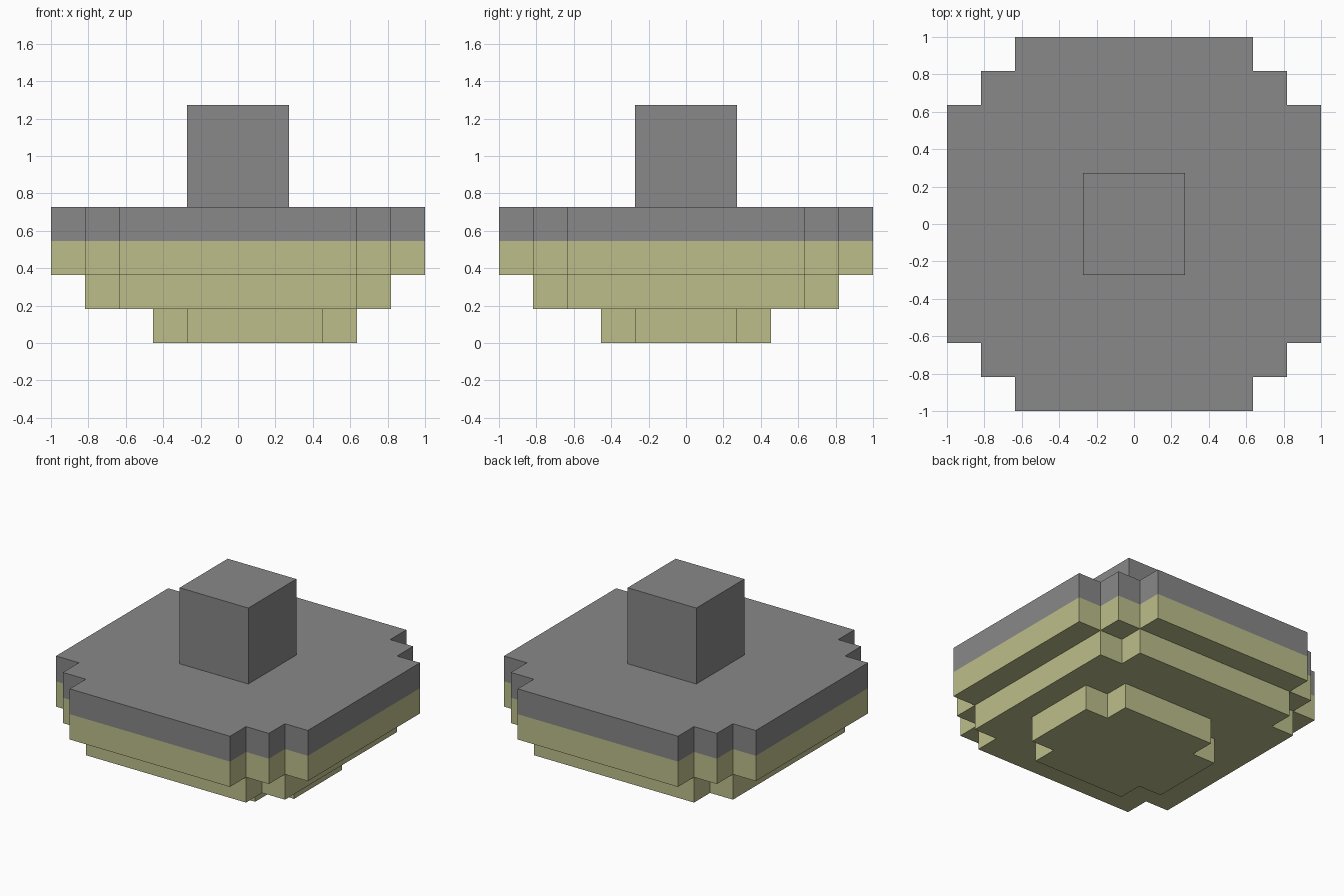
import bpy
import bmesh

cube = bpy.data.objects.get("Cube")
if cube:
    bpy.data.objects.remove(cube, do_unlink=True)

U = 2 / 11  # one block


def make_material(name, color):
    mat = bpy.data.materials.new(name)
    mat.use_nodes = True
    mat.diffuse_color = color
    mat.node_tree.nodes["Principled BSDF"].inputs["Base Color"].default_value = color
    return mat


grey = make_material("stone grey", (0.246, 0.246, 0.246, 1))
olive = make_material("pale olive", (0.503, 0.515, 0.254, 1))


def stepped_outline(hx, hy, steps):
    """Rectangle outline with stair-stepped corners, counter-clockwise."""
    corner = [(hx, hy - steps)]
    for i in range(1, steps + 1):
        corner += [(hx - i, hy - steps + i - 1), (hx - i, hy - steps + i)]
    points = []
    for sx, sy in ((1, 1), (-1, 1), (-1, -1), (1, -1)):
        quarter = [(sx * x, sy * y) for x, y in corner]
        points += quarter if sx * sy > 0 else quarter[::-1]
    return points


def make_tier(name, hx, hy, steps, levels, colors, shift=0):
    """Stack the outline through the levels, one color per band."""
    bm = bmesh.new()
    outline = stepped_outline(hx, hy, steps)
    rings = [[bm.verts.new(((x + shift) * U, y * U, z * U)) for x, y in outline]
             for z in levels]
    bm.faces.new(rings[0][::-1])
    for band, (low, high) in enumerate(zip(rings, rings[1:])):
        for i in range(len(low)):
            j = (i + 1) % len(low)
            face = bm.faces.new((low[i], low[j], high[j], high[i]))
            face.material_index = band
    bm.faces.new(rings[-1]).material_index = len(colors) - 1
    mesh = bpy.data.meshes.new(name)
    bm.to_mesh(mesh)
    bm.free()
    for color in colors:
        mesh.materials.append(color)
    bpy.context.collection.objects.link(bpy.data.objects.new(name, mesh))


# Tiers from the ground up
make_tier("bottom_tier", 3, 2.5, 1, (0, 1), [olive], shift=0.5)
make_tier("middle_tier", 4.5, 4.5, 1, (1, 2), [olive])
make_tier("top_slab", 5.5, 5.5, 2, (2, 3, 4), [olive, grey])

# Square post on the slab
make_tier("centre_post", 1.5, 1.5, 0, (4, 7), [grey])
